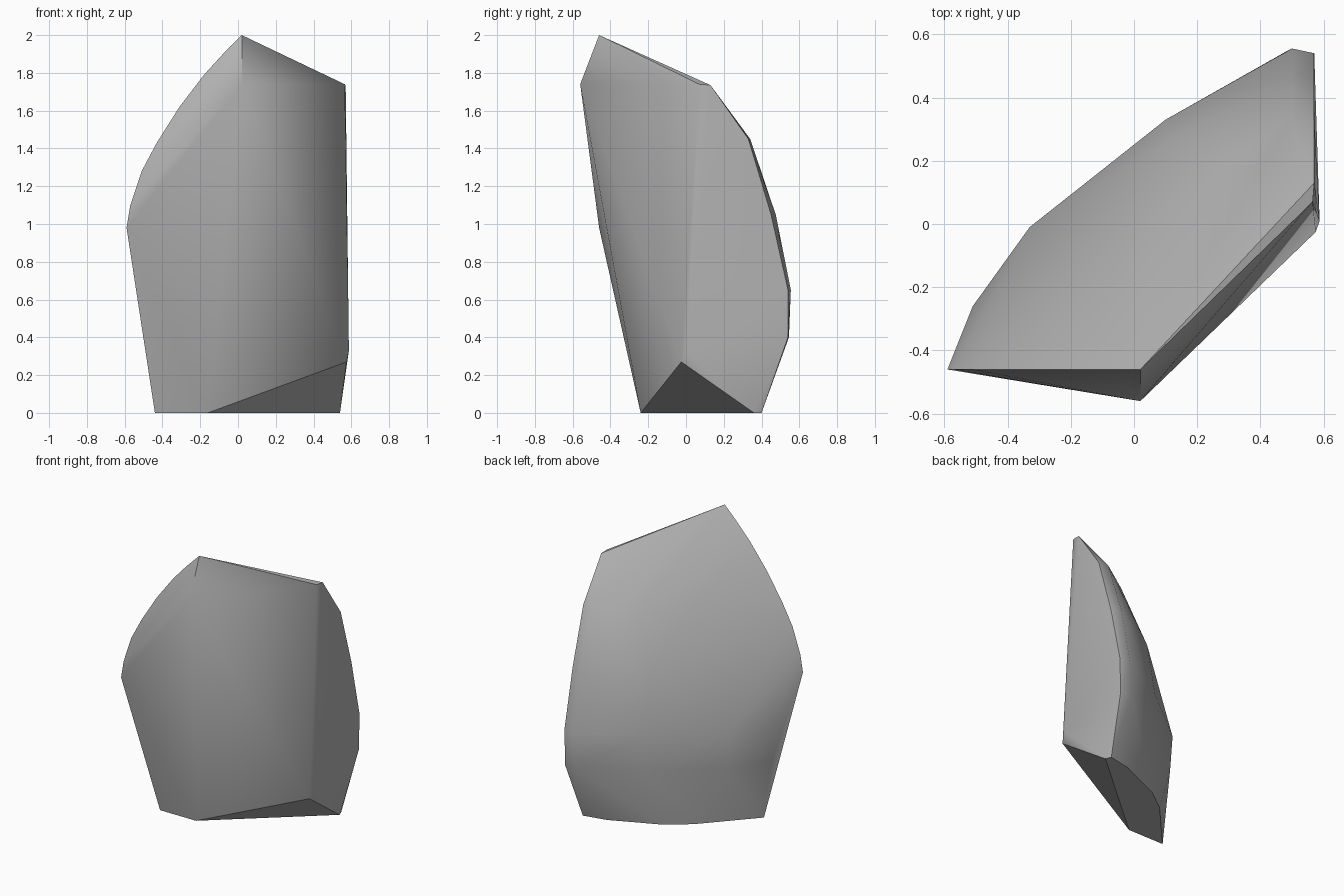
import bpy
import bmesh
import math

cube = bpy.data.objects.get("Cube")
if cube:
    bpy.data.objects.remove(cube, do_unlink=True)

# Single stone colour
stone = bpy.data.materials.new("stone_grey")
stone.use_nodes = True
grey = (0.45, 0.45, 0.45, 1)
stone.diffuse_color = grey
stone.node_tree.nodes["Principled BSDF"].inputs["Base Color"].default_value = grey

# Broken front: peak, brow, side corner and softened right edge
points = [
    (0.02, -0.46, 2), (0.02, -0.56, 1.74),
    (0.565, 0.07, 1.74), (0.57, 0.13, 1.735),
    (0.575, -0.025, 0.27), (0.587, 0.01, 0.33),
]

# Curved left edge, all in one upright plane
arc = [(-0.59, 0.98), (-0.57, 1.1), (-0.51, 1.28), (-0.43, 1.43),
       (-0.31, 1.62), (-0.18, 1.79), (-0.08, 1.9)]
points += [(x, -0.46, z) for x, z in arc]

# Domed back as level rings, from foot to crown
rings = {
    0: [(-0.44, -0.24), (-0.16, -0.24), (0.54, 0.36), (0.525, 0.4),
        (0.36, 0.365), (0.03, 0.22), (-0.13, 0.1)],
    0.4: [(-0.49, -0.25), (-0.31, -0.01), (0.1, 0.325), (0.48, 0.545), (0.565, 0.54)],
    0.65: [(-0.51, -0.26), (-0.33, -0.01), (0.1, 0.33), (0.5, 0.555), (0.57, 0.54)],
    1.05: [(-0.43, -0.29), (-0.2, -0.05), (0.1, 0.25), (0.5, 0.475), (0.57, 0.45)],
    1.45: [(-0.28, -0.35), (-0.02, -0.07), (0.25, 0.17), (0.5, 0.34), (0.57, 0.33)],
}
for z, ring in rings.items():
    points += [(x, y, z) for x, y in ring]

# Wrap the points in a closed convex stone
bm = bmesh.new()
for p in points:
    bm.verts.new(p)
hull = bmesh.ops.convex_hull(bm, input=bm.verts)
loose = {g for g in hull["geom_interior"] + hull["geom_unused"]
         if isinstance(g, bmesh.types.BMVert)}
bmesh.ops.delete(bm, geom=list(loose), context="VERTS")
bmesh.ops.dissolve_limit(bm, angle_limit=math.radians(1),
                         verts=bm.verts, edges=bm.edges)
bmesh.ops.recalc_face_normals(bm, faces=bm.faces)
mesh = bpy.data.meshes.new("rock")
bm.to_mesh(mesh)
bm.free()
mesh.materials.append(stone)

rock = bpy.data.objects.new("rock", mesh)
bpy.context.collection.objects.link(rock)
bpy.ops.object.select_all(action="DESELECT")
rock.select_set(True)
bpy.context.view_layer.objects.active = rock
bpy.ops.object.shade_smooth_by_angle(angle=math.radians(40))
